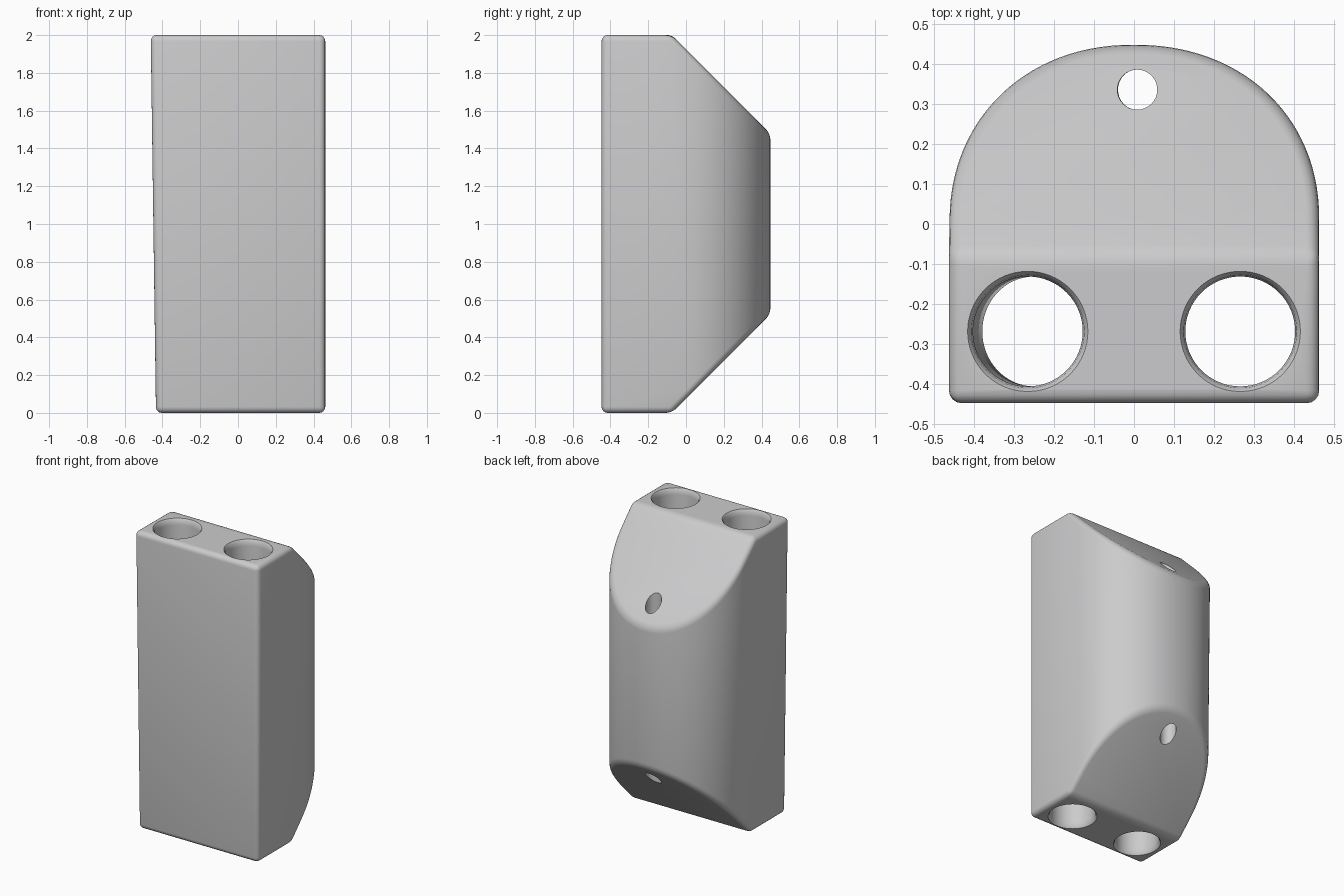
import bpy, bmesh, math

if "Cube" in bpy.data.objects:
    bpy.data.objects.remove(bpy.data.objects["Cube"])

grey = bpy.data.materials.new("light_grey")
grey.diffuse_color = (0.6, 0.6, 0.61, 1)
grey.use_nodes = True
grey.node_tree.nodes["Principled BSDF"].inputs["Base Color"].default_value = grey.diffuse_color


def make_object(name, bm):
    bmesh.ops.recalc_face_normals(bm, faces=bm.faces)
    mesh = bpy.data.meshes.new(name)
    bm.to_mesh(mesh)
    bm.free()
    obj = bpy.data.objects.new(name, mesh)
    bpy.context.collection.objects.link(obj)
    return obj


def lathe(name, x, y, profile, n=64):
    """Closed turned solid from (radius, z) pairs."""
    bm = bmesh.new()
    rings = [[bm.verts.new((x + r * math.cos(2 * math.pi * i / n),
                            y + r * math.sin(2 * math.pi * i / n), z))
              for i in range(n)] for r, z in profile]
    for a, b in zip(rings, rings[1:]):
        for i in range(n):
            j = (i + 1) % n
            bm.faces.new((a[i], a[j], b[j], b[i]))
    bm.faces.new(rings[0])
    bm.faces.new(rings[-1])
    return make_object(name, bm)


# Body: D-shaped section extruded upward
W, D, H = 0.462, 0.447, 2.0
outline = [(-W, -D), (W, -D)]
N = 56
for i in range(N + 1):
    t = math.pi * i / N
    c, s = math.cos(t), math.sin(t)
    outline.append((W * math.copysign(abs(c) ** 0.94, c), 0.01 + (D - 0.01) * abs(s) ** 0.94))
bm = bmesh.new()
base = bm.faces.new([bm.verts.new((x, y, 0)) for x, y in outline])
ext = bmesh.ops.extrude_face_region(bm, geom=[base])
bmesh.ops.translate(bm, vec=(0, 0, H),
                    verts=[v for v in ext["geom"] if isinstance(v, bmesh.types.BMVert)])

# Slanted cuts on the back, above and below
for point, normal in (((0, 0, 1.925), (0, 1, 1)), ((0, 0, 0.075), (0, 1, -1))):
    cut = bmesh.ops.bisect_plane(bm, geom=bm.verts[:] + bm.edges[:] + bm.faces[:],
                                 plane_co=point, plane_no=normal, clear_outer=True)
    rim = [e for e in cut["geom_cut"] if isinstance(e, bmesh.types.BMEdge)]
    bmesh.ops.holes_fill(bm, edges=rim, sides=0)
body = make_object("body", bm)
bpy.context.view_layer.objects.active = body
body.select_set(True)

# Soft edges
bev = body.modifiers.new("soft_edges", 'BEVEL')
bev.width = 0.032
bev.segments = 4
bev.limit_method = 'ANGLE'
bev.angle_limit = math.radians(30)
bev.use_clamp_overlap = False
bpy.ops.object.modifier_apply(modifier=bev.name)

# Two large front bores with flared mouths, one small back bore
flare = [(0.150, -0.05), (0.150, 0.0), (0.141, 0.012), (0.137, 0.04)]
bore = flare + [(r, H - z) for r, z in reversed(flare)]
cutters = [lathe("bore_cutter", x, -0.268, bore) for x in (-0.265, 0.265)]
cutters.append(lathe("small_bore_cutter", 0.008, 0.335, [(0.05, -0.1), (0.05, 2.1)], 32))
for cutter in cutters:
    cutter.hide_render = True
    mod = body.modifiers.new("bore", 'BOOLEAN')
    mod.operation = 'DIFFERENCE'
    mod.solver = 'EXACT'
    mod.object = cutter
    bpy.ops.object.modifier_apply(modifier=mod.name)
for cutter in cutters:
    bpy.data.objects.remove(cutter)

# Left half narrows slightly toward the foot
for v in body.data.vertices:
    if v.co.x < 0:
        v.co.x *= 1 - 0.06 * (1 - v.co.z / H)

body.data.materials.clear()
body.data.materials.append(grey)
bpy.ops.object.shade_smooth_by_angle(angle=math.radians(30))
